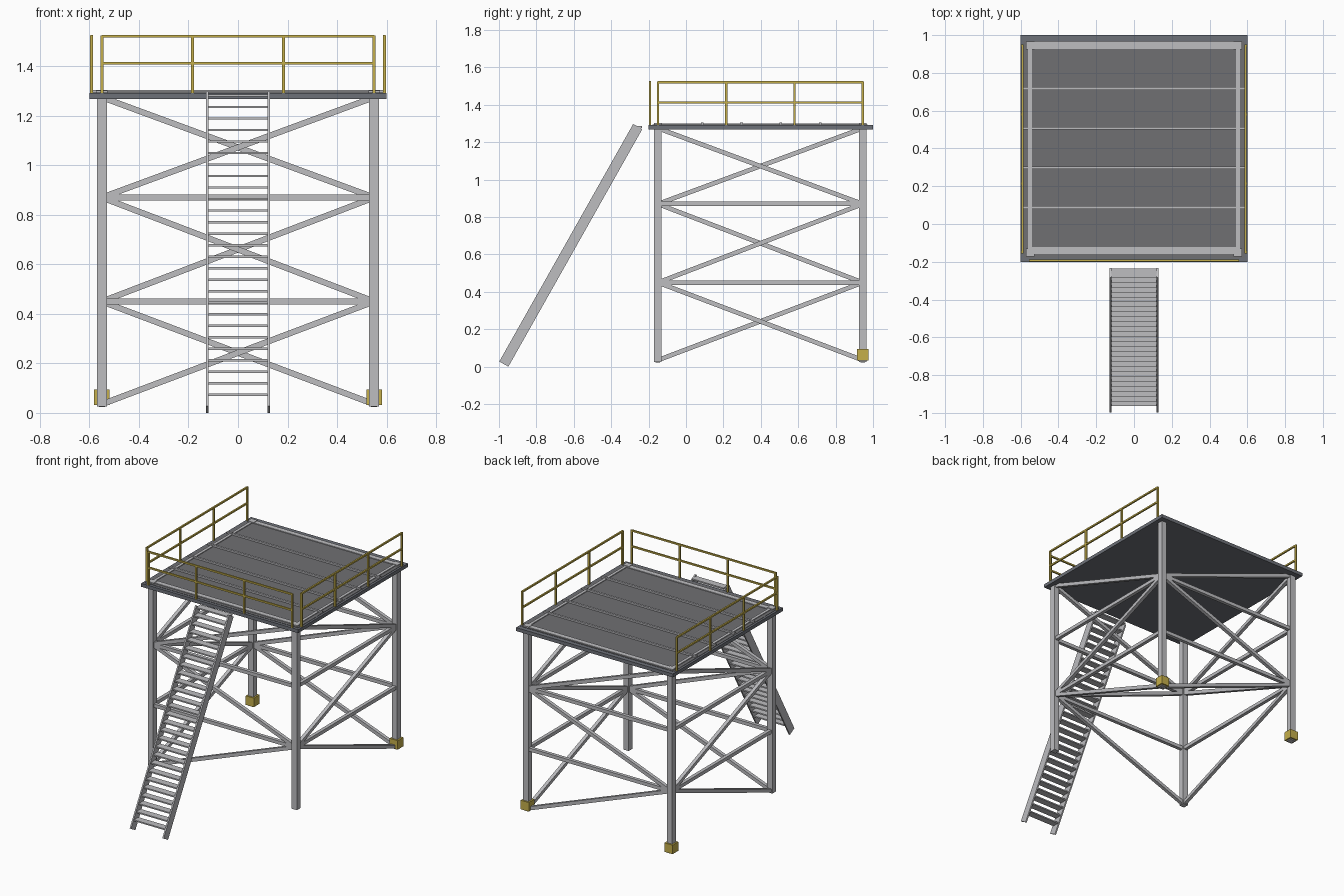
import bpy
import math
from mathutils import Vector, Matrix

if "Cube" in bpy.data.objects:
    bpy.data.objects.remove(bpy.data.objects["Cube"])


def material(name, rgb):
    m = bpy.data.materials.new(name)
    m.use_nodes = True
    m.diffuse_color = (*rgb, 1)
    m.node_tree.nodes["Principled BSDF"].inputs["Base Color"].default_value = (*rgb, 1)
    return m


STEEL = material("light_steel", (0.51, 0.51, 0.53))
DECK = material("dark_deck", (0.16, 0.16, 0.17))
RIM = material("deck_rim_grey", (0.155, 0.165, 0.19))
YELLOW = material("safety_yellow", (0.56, 0.43, 0.07))


def box(name, center, size, mat, rotation=None):
    bpy.ops.mesh.primitive_cube_add(size=1)
    ob = bpy.context.object
    ob.name = name
    rot = rotation or Matrix.Identity(4)
    ob.data.transform(rot @ Matrix.Diagonal((*size, 1)))
    ob.location = center
    ob.data.materials.append(mat)
    return ob


def beam(name, a, b, width, depth, mat):
    """Rectangular bar between two points."""
    a, b = Vector(a), Vector(b)
    d = b - a
    rot = d.to_track_quat('X', 'Z').to_matrix().to_4x4()
    return box(name, (a + b) / 2, (d.length, width, depth), mat, rot)


# Legs, in order round the tower
LX, FRONT, BACK = 0.55, -0.15, 0.945
corners = [(LX, FRONT), (-LX, FRONT), (-LX, BACK), (LX, BACK)]
for x, y in corners:
    side = ("front" if y < 0 else "back") + ("_left" if x > 0 else "_right")
    box(side + "_leg", (x, y, 0.66), (0.04, 0.04, 1.27), STEEL)
    if y > 0:
        box(side + "_foot", (x, y, 0.063), (0.062, 0.062, 0.062), YELLOW)

# Zigzag braces and horizontal girts on the four faces
levels = [0.035, 0.45, 0.87, 1.275]
for i in range(4):
    p, q = corners[i], corners[(i + 1) % 4]
    if i % 2:
        p, q = q, p
    for k in range(3):
        lo, hi = (q, p) if k % 2 == 0 else (p, q)
        beam("diagonal_brace", (*lo, levels[k]), (*hi, levels[k + 1]), 0.024, 0.024, STEEL)
    for z in levels[1:3]:
        beam("horizontal_girt", (*p, z), (*q, z), 0.024, 0.024, STEEL)

# Platform slab with inset deck plate
box("platform_slab", (0, 0.4, 1.28), (1.2, 1.2, 0.024), RIM)
box("deck_plate", (0, 0.395, 1.292), (1.17, 1.15, 0.004), DECK)

# Frame showing on top of the deck
for y in (FRONT + 0.01, BACK):
    box("end_frame_beam", (0, y, 1.292), (1.1, 0.035, 0.014), STEEL)
for x in (-LX, LX):
    box("side_frame_beam", (x, 0.4, 1.292), (0.02, 1.1, 0.014), STEEL)
    for y in (FRONT, BACK):
        box("leg_cap", (x, y, 1.293), (0.046, 0.042, 0.018), STEEL)
for k in range(4):
    y = 0.087 + k * 0.21
    box("deck_joist", (0, y, 1.297), (1.17, 0.014, 0.016), STEEL)


# Railings on three sides
def railing(name, a, b):
    a, b = Vector(a), Vector(b)
    for k in range(4):
        p = a.lerp(b, k / 3)
        box(name + "_post", (p.x, p.y, 1.407), (0.012, 0.012, 0.236), YELLOW)
    for z in (1.412, 1.521):
        up = Vector((0, 0, z))
        beam(name + "_rail", a + up, b + up, 0.011, 0.011, YELLOW)


railing("front_railing", (-LX, -0.193, 0), (LX, -0.193, 0))
railing("left_railing", (0.591, FRONT, 0), (0.591, 0.945, 0))
railing("right_railing", (-0.591, FRONT, 0), (-0.591, 0.945, 0))

# Leaning stair: two stringers and flat treads
foot, head = Vector((0, -0.974, 0.014)), Vector((0, -0.258, 1.284))
for x in (-0.125, 0.125):
    side = Vector((x, 0, 0))
    beam("stair_stringer", foot + side, head + side, 0.01, 0.056, STEEL)
for k in range(27):
    z = 0.073 + k * 0.0465
    p = foot.lerp(head, (z - foot.z) / (head.z - foot.z))
    box("stair_tread", (0, p.y, z), (0.246, 0.048, 0.009), STEEL)
